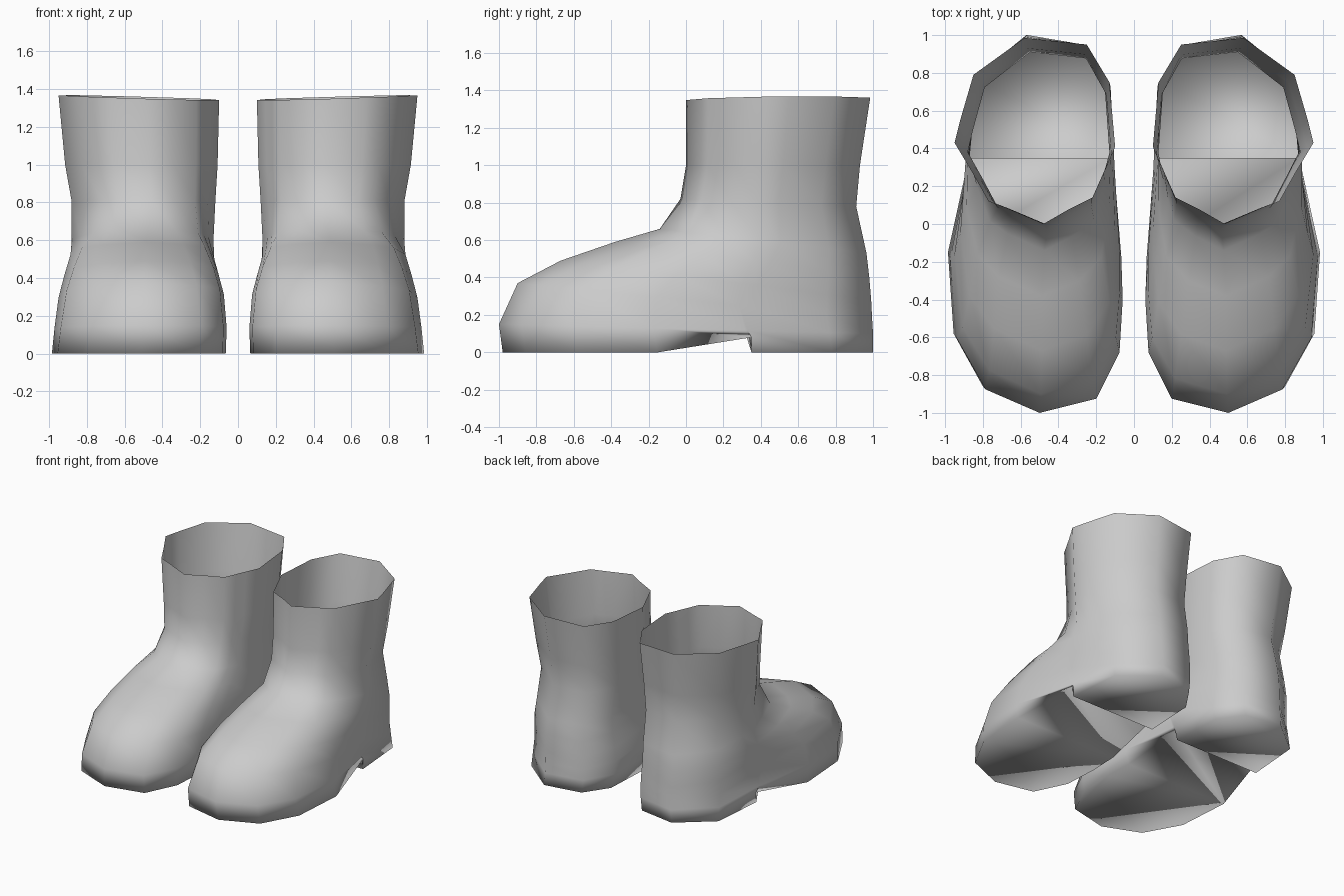
import bpy

if "Cube" in bpy.data.objects:
    bpy.data.objects.remove(bpy.data.objects["Cube"])

# Plan outlines of the right boot, anticlockwise from the front centre.
# Points 4/5 and 10/11 coincide on the sole to make the heel step.
SOLE = [(.51, -.98), (.80, -.86), (.955, -.58), (.985, -.15), (.875, .35), (.875, .35),
        (.84, .78), (.57, 1), (.27, .95), (.14, .76), (.12, .35), (.12, .35),
        (.075, -.15), (.065, -.38), (.08, -.66), (.20, -.91)]
RIM = [(.48, 0), (.68, .085), (.77, .12), (.86, .28), (.95, .43), (.92, .55),
       (.85, .79), (.58, .985), (.25, .95), (.13, .75), (.115, .58), (.10, .41),
       (.145, .31), (.18, .23), (.22, .14), (.35, .075)]
N = len(SOLE)

# Tilted rings: front y, front z, back y, back z, inner x, outer x, blend sole->rim
RINGS = [(0, 1.35, .985, 1.36, .10, .95, 1),
         (0, 1.0, .93, 1.0, .108, .915, 1),
         (-.03, .82, .91, .78, .12, .88, 1),
         (-.14, .66, .965, .53, .13, .88, .8),
         (-.38, .59, .98, .40, .125, .89, .55),
         (-.67, .49, .99, .28, .10, .92, .35),
         (-.90, .37, .995, .18, .075, .95, .2),
         (-1.0, .15, 1.0, .10, .06, .972, .06)]


def remap(values, low, high):
    a, b = min(values), max(values)
    return [low + (v - a) / (b - a) * (high - low) for v in values]


def ring_points(yf, zf, yb, zb, x0, x1, t):
    xs = remap([s[0] + (r[0] - s[0]) * t for s, r in
                zip(remap_plan(SOLE), remap_plan(RIM))], x0, x1)
    ys = remap([s[1] + (r[1] - s[1]) * t for s, r in
                zip(remap_plan(SOLE), remap_plan(RIM))], yf, yb)
    zs = [zf + (zb - zf) * (y - yf) / (yb - yf) for y in ys]
    return list(zip(xs, ys, zs))


def remap_plan(plan):
    return list(zip(remap([p[0] for p in plan], -1, 1),
                    remap([p[1] for p in plan], -1, 1)))


# Shaft and foot surface
verts = []
for k, ring in enumerate(RINGS):
    pts = ring_points(*ring)
    if k == 0:  # rim rises slightly toward the outside
        pts = [(x, y, z + .03 * (x - .525)) for x, y, z in pts]
    verts += pts

# Sole ring, raised at the arch in front of the heel
verts += [(x, y, .08 if i in (4, 11) else 0) for i, (x, y) in enumerate(SOLE)]
faces = []
for k in range(len(RINGS)):
    for i in range(N):
        j = (i + 1) % N
        faces.append((k * N + i, (k + 1) * N + i, (k + 1) * N + j, k * N + j))

# Underside: ball of the foot, arch, heel breast, heel
base = len(RINGS) * N
for loop in ((12, 13, 14, 15, 0, 1, 2, 3), (11, 12, 3, 4),
             (10, 11, 4, 5), (5, 6, 7, 8, 9, 10)):
    faces.append(tuple(base + i for i in reversed(loop)))


def make_boot(name, side):
    mesh = bpy.data.meshes.new(name)
    mesh.from_pydata([(side * x, y, z) for x, y, z in verts], [],
                     [f if side > 0 else f[::-1] for f in faces])
    mesh.polygons.foreach_set("use_smooth", [True] * len(mesh.polygons))
    mesh.update()
    obj = bpy.data.objects.new(name, mesh)
    bpy.context.collection.objects.link(obj)


make_boot("right_boot", 1)
make_boot("left_boot", -1)
